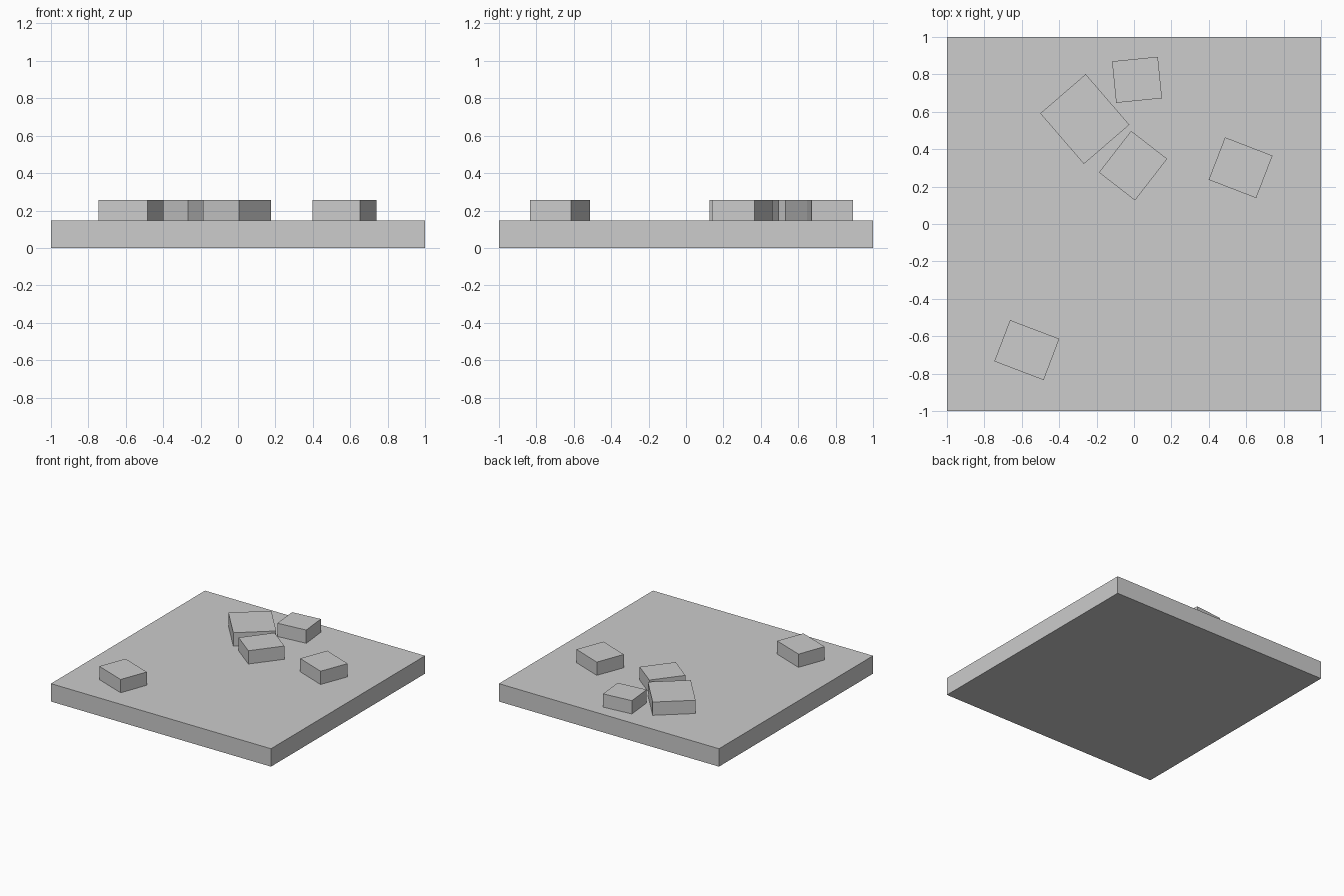
import bpy
from math import radians

if "Cube" in bpy.data.objects:
    bpy.data.objects.remove(bpy.data.objects["Cube"])

SLAB_TOP = 0.147
BLOCK_TOP = 0.256

grey = bpy.data.materials.new("light_grey")
grey.diffuse_color = (0.604, 0.604, 0.604, 1)
grey.use_nodes = True
grey.node_tree.nodes["Principled BSDF"].inputs["Base Color"].default_value = grey.diffuse_color


def box(name, center, size, z0, z1, angle=0):
    """Flat-sided box standing between z0 and z1, turned about z."""
    bpy.ops.mesh.primitive_cube_add(
        size=1, location=(*center, (z0 + z1) / 2), rotation=(0, 0, radians(angle)))
    ob = bpy.context.object
    ob.name = name
    ob.scale = (*size, z1 - z0)
    bpy.ops.object.transform_apply(location=False, rotation=False, scale=True)
    ob.data.materials.append(grey)


# Square base slab
box("base_slab", (0, 0), (2, 2), 0, SLAB_TOP)

# Loose blocks lying on the slab: centre, footprint, turn in degrees
blocks = {
    "large_block": ((-0.263, 0.561), (0.321, 0.357), 40.8),
    "back_block": ((0.016, 0.771), (0.246, 0.223), 5.7),
    "middle_block": ((-0.005, 0.312), (0.281, 0.244), 52.2),
    "right_block": ((0.570, 0.301), (0.272, 0.243), -21.1),
    "front_left_block": ((-0.573, -0.674), (0.282, 0.236), -20.8),
}
for name, (center, size, angle) in blocks.items():
    box(name, center, size, SLAB_TOP, BLOCK_TOP, angle)
